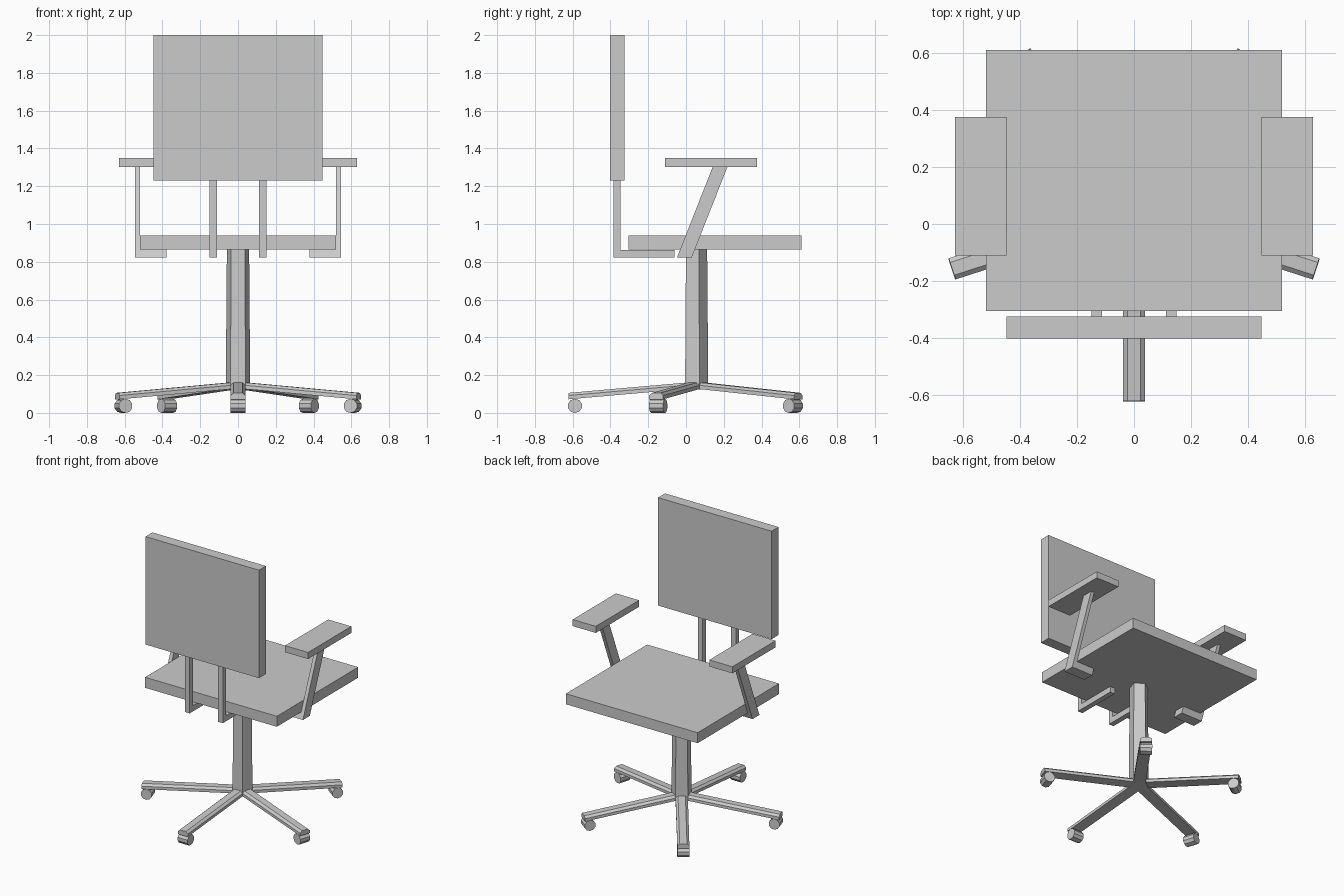
import bpy, bmesh
from math import radians, cos, sin, pi
from mathutils import Matrix

if "Cube" in bpy.data.objects:
    bpy.data.objects.remove(bpy.data.objects["Cube"])

CY = 0.05  # y of the column axis


def loft(name, rings, matrix=Matrix()):
    """Closed solid through a list of equal-length point rings."""
    bm = bmesh.new()
    vs = [[bm.verts.new(matrix @ Matrix.Translation(p).translation) for p in r] for r in rings]
    n = len(rings[0])
    bm.faces.new(vs[0])
    bm.faces.new(vs[-1])
    for a, b in zip(vs, vs[1:]):
        for i in range(n):
            j = (i + 1) % n
            bm.faces.new((a[i], a[j], b[j], b[i]))
    bmesh.ops.recalc_face_normals(bm, faces=bm.faces)
    me = bpy.data.meshes.new(name)
    bm.to_mesh(me)
    bm.free()
    ob = bpy.data.objects.new(name, me)
    bpy.context.collection.objects.link(ob)
    return ob


def side_profile(name, pts, x0, x1):
    """Extrude a (y, z) outline along x."""
    return loft(name, [[(x, y, z) for y, z in pts] for x in (x0, x1)])


def box(name, x0, x1, y0, y1, z0, z1):
    return side_profile(name, [(y0, z0), (y1, z0), (y1, z1), (y0, z1)], x0, x1)


def mirror_x(ob):
    ob.modifiers.new("Mirror", 'MIRROR').use_axis[0] = True


# Seat and backrest
box("seat", -0.52, 0.52, -0.305, 0.612, 0.865, 0.94)
box("backrest", -0.448, 0.448, -0.403, -0.325, 1.23, 2.0)

# L-shaped backrest brackets
mirror_x(side_profile("back_bracket", [(-0.385, 0.822), (-0.06, 0.822), (-0.06, 0.863),
                                       (-0.348, 0.863), (-0.348, 1.232), (-0.385, 1.232)],
                      0.112, 0.15))

# Armrest pads, slanted struts and mounting tabs
mirror_x(box("armrest_pad", 0.448, 0.63, -0.11, 0.377, 1.303, 1.35))
mirror_x(side_profile("armrest_strut", [(-0.048, 0.822), (0.03, 0.822),
                                        (0.22, 1.304), (0.142, 1.304)], 0.52, 0.546))
mirror_x(side_profile("armrest_tab", [(-0.048, 0.822), (0.03, 0.822),
                                      (0.047, 0.864), (-0.031, 0.864)], 0.378, 0.521))


# Five-sided tapered column
def pentagon(r, z):
    return [(r * sin(pi + radians(36 + 72 * i)), CY + r * cos(pi + radians(36 + 72 * i)), z)
            for i in range(5)]


loft("column", [pentagon(0.068, 0.125), pentagon(0.062, 0.866)])


# Star base: one leg and one caster per column face
def leg_section(y, z, w):
    return [(-w, y, z), (w, y, z), (w, y, z + 0.02),
            (w * 0.6, y, z + 0.034), (-w * 0.6, y, z + 0.034), (-w, y, z + 0.02)]


for i in range(5):
    turn = Matrix.Translation((0, CY, 0)) @ Matrix.Rotation(radians(72 * i), 4, 'Z')
    loft("base_leg", [leg_section(-0.054, 0.126, 0.04), leg_section(-0.672, 0.072, 0.039)], turn)
    rim = [(-0.638 + 0.038 * cos(pi / 10 * (2 * k + 1)),
            0.037 + 0.038 * sin(pi / 10 * (2 * k + 1))) for k in range(10)]
    rim = [(y, max(z, 0)) for y, z in rim]
    loft("caster", [[(x, y, z) for y, z in rim] for x in (-0.039, 0.039)], turn)
